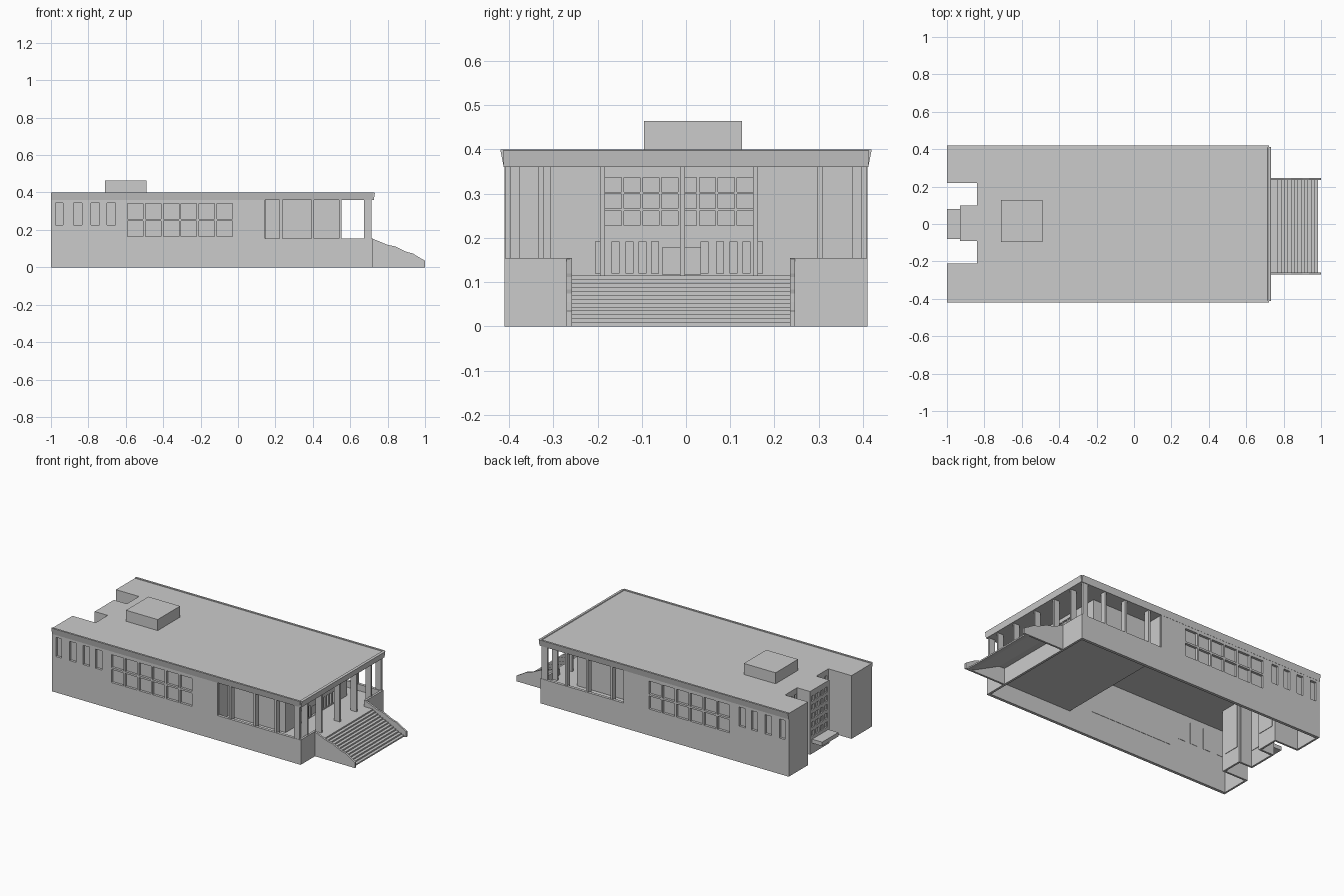
import bpy, bmesh

if "Cube" in bpy.data.objects:
    bpy.data.objects.remove(bpy.data.objects["Cube"])


def boxes(name, items):
    """One object from boxes given as (x0, x1, y0, y1, z0, z1)."""
    bm = bmesh.new()
    for x0, x1, y0, y1, z0, z1 in items:
        vs = bmesh.ops.create_cube(bm, size=1)["verts"]
        for v in vs:
            v.co = (x1 if v.co.x > 0 else x0,
                    y1 if v.co.y > 0 else y0,
                    z1 if v.co.z > 0 else z0)
    me = bpy.data.meshes.new(name)
    bm.to_mesh(me)
    bm.free()
    ob = bpy.data.objects.new(name, me)
    bpy.context.collection.objects.link(ob)
    return ob


def wall(name, box, holes):
    """Box wall with rectangular openings cut through it."""
    ob = boxes(name, [box])
    cutter = boxes(name + "_cutter", holes)
    cutter.hide_render = True
    mod = ob.modifiers.new("openings", "BOOLEAN")
    mod.object, mod.operation, mod.solver = cutter, "DIFFERENCE", "EXACT"
    bpy.context.view_layer.objects.active = ob
    bpy.ops.object.modifier_apply(modifier=mod.name)
    bpy.data.objects.remove(cutter)
    return ob


def prism(name, pts, axis, a, b):
    """Extrude a closed profile from a to b along 'x' (y,z), 'y' (x,z) or 'z' (x,y)."""
    put = {"x": lambda p, t: (t, p[0], p[1]),
           "y": lambda p, t: (p[0], t, p[1]),
           "z": lambda p, t: (p[0], p[1], t)}[axis]
    bm = bmesh.new()
    lo = [bm.verts.new(put(p, a)) for p in pts]
    hi = [bm.verts.new(put(p, b)) for p in pts]
    n = len(pts)
    bm.faces.new(lo)
    bm.faces.new(hi)
    for i in range(n):
        bm.faces.new((lo[i], lo[(i + 1) % n], hi[(i + 1) % n], hi[i]))
    bmesh.ops.recalc_face_normals(bm, faces=bm.faces)
    me = bpy.data.meshes.new(name)
    bm.to_mesh(me)
    bm.free()
    ob = bpy.data.objects.new(name, me)
    bpy.context.collection.objects.link(ob)
    return ob


def cells(a0, a1, n, gap):
    """n equal intervals between a0 and a1 separated by gap."""
    w = (a1 - a0 - gap * (n - 1)) / n
    return [(a0 + i * (w + gap), a0 + i * (w + gap) + w) for i in range(n)]


# Long side walls: four tall windows, one gridded window, open porch
small = [(-0.975, -0.935), (-0.88, -0.835), (-0.785, -0.74), (-0.7, -0.655)]
for side, s in (("front", -1), ("back", 1)):
    def yy(a, b, s=s):
        return (min(s * a, s * b), max(s * a, s * b))
    cut = yy(0.36, 0.45)
    holes = [(a, b, *cut, 0.225, 0.345) for a, b in small]
    holes += [(a, b, *cut, c, d) for a, b in cells(-0.59, -0.03, 6, 0.012)
              for c, d in cells(0.165, 0.34, 2, 0.012)]
    holes.append((0.145, 0.80, *cut, 0.155, 0.36))
    wall(side + "_side_wall", (-1, 0.72, *yy(0.393, 0.411), 0, 0.395), holes)
    boxes(side + "_window_panes",
          [(-0.595, -0.025, *yy(0.391, 0.396), 0.16, 0.345)] +
          [(a - .004, b + .004, *yy(0.391, 0.396), 0.22, 0.35) for a, b in small])
    # Flared cornice
    prism(side + "_cornice", [(s * y, z) for y, z in
          ((0.405, 0.36), (0.412, 0.36), (0.415, 0.375), (0.42, 0.40), (0.408, 0.40))],
          "x", -1, 0.722)
    # Porch side fins
    boxes(side + "_porch_fins", [(x - .007, x + .007, *yy(0.375, 0.408), 0.115, 0.37)
                                 for x in (0.23, 0.40, 0.547)])

# Roof with notched rear end, front fascia and rooftop box
rear = [(-1, 0.41), (-1, 0.22), (-0.84, 0.22), (-0.84, 0.10), (-0.93, 0.10)]
outline = rear + [(-0.93, -0.09), (-0.84, -0.09), (-0.84, -0.21), (-1, -0.21),
                  (-1, -0.41), (0.718, -0.41), (0.718, 0.41)]
prism("roof", outline, "z", 0.386, 0.396)
prism("front_fascia", [(0.708, 0.36), (0.726, 0.36), (0.732, 0.398), (0.728, 0.40),
                       (0.716, 0.40), (0.708, 0.386)], "y", -0.413, 0.413)
boxes("porch_ceiling", [(0.14, 0.712, -0.405, 0.405, 0.36, 0.366)])
boxes("rooftop_box", [(-0.71, -0.49, -0.095, 0.127, 0.39, 0.465)])

# Rear walls following the notched outline
t = 0.012
boxes("rear_plain_walls", [
    (-1, -1 + t, 0.22, 0.41, 0, 0.395), (-1, -1 + t, -0.41, -0.21, 0, 0.395),
    (-1, -0.84 + t, 0.22, 0.22 + t, 0, 0.395), (-1, -0.84 + t, -0.21 - t, -0.21, 0, 0.395),
    (-0.93, -0.84, 0.10 - t, 0.10, 0, 0.395), (-0.93, -0.84, -0.09, -0.09 + t, 0, 0.395)])
for name, x, y0, y1, cols in (("rear_centre", -0.93, -0.09, 0.10, 4),
                              ("rear_left", -0.84, 0.09, 0.22, 3),
                              ("rear_right", -0.84, -0.21, -0.08, 3)):
    wall(name + "_wall", (x, x + t, y0, y1, 0, 0.395),
         [(x - .1, x + .1, a, b, c, d)
          for a, b in cells(y0 + 0.016, y1 - 0.016, cols, 0.018)
          for c, d in cells(0.11, 0.36, 5, 0.022)])
    boxes(name + "_panes", [(x + .009, x + .015, y0 + .012, y1 - .012, 0.10, 0.37)])
boxes("rear_canopy", [(-1, -0.93, -0.08, 0.08, 0.065, 0.09)])

# Porch: floor, inner end wall, base wall and front parapets
boxes("porch_floor", [(0.14, 0.72, -0.40, 0.40, 0.105, 0.115)])
boxes("porch_end_wall", [(0.135, 0.147, -0.40, 0.40, 0.105, 0.39)])
boxes("front_base", [(0.708, 0.722, -0.41, 0.41, 0, 0.115),
                     (0.708, 0.722, -0.41, -0.262, 0.11, 0.155),
                     (0.708, 0.722, 0.238, 0.41, 0.11, 0.155)])
boxes("front_fins", [(0.675, 0.714, y - .006, y + .006, 0.115, 0.365)
                     for y in (-0.403, -0.328, -0.189, -0.008, 0.157, 0.303, 0.403)])

# Enclosed hall behind the porch, with upper glazing and lower slots
low = [-0.197, -0.159, -0.128, -0.098, -0.07, 0.042, 0.077, 0.107, 0.137, 0.165]
holes = [(0.5, 0.6, a, b, c, d) for a, b in cells(-0.183, 0.152, 8, 0.006)
         for c, d in cells(0.228, 0.337, 3, 0.005)]
holes += [(0.5, 0.6, y - .008, y + .008, 0.12, 0.192) for y in low]
holes.append((0.5, 0.6, -0.053, 0.033, 0.117, 0.178))
wall("hall_front_wall", (0.53, 0.545, -0.307, 0.30, 0.11, 0.365), holes)
boxes("hall_glazing", [(0.528, 0.533, -0.21, 0.18, 0.115, 0.345)])
boxes("hall_side_walls", [(0.14, 0.545, -0.307, -0.295, 0.11, 0.365),
                          (0.14, 0.545, 0.288, 0.30, 0.11, 0.365)])

# Entrance stairs: thin stepped shell between two cheek walls
n, x0, x1, top = 12, 0.77, 0.985, 0.115
run, rise = (x1 - x0) / n, top / (n + 1)
steps = [(0.72, top)]
for i in range(n + 1):
    steps += [(x0 + i * run, top - i * rise), (x0 + i * run, top - (i + 1) * rise)]
steps += [(x1 - 0.025, 0), (x0 - 0.01, top - 0.015), (0.72, top - 0.015)]
prism("stairs", steps, "y", -0.262, 0.238)
cheek = [(0.715, 0), (0.715, 0.155), (0.80, 0.12), (0.84, 0.112), (0.90, 0.083),
         (0.935, 0.074), (0.965, 0.055), (1.0, 0.035), (1.0, 0)]
prism("right_cheek_wall", cheek, "y", -0.27, -0.258)
prism("left_cheek_wall", cheek, "y", 0.235, 0.247)
